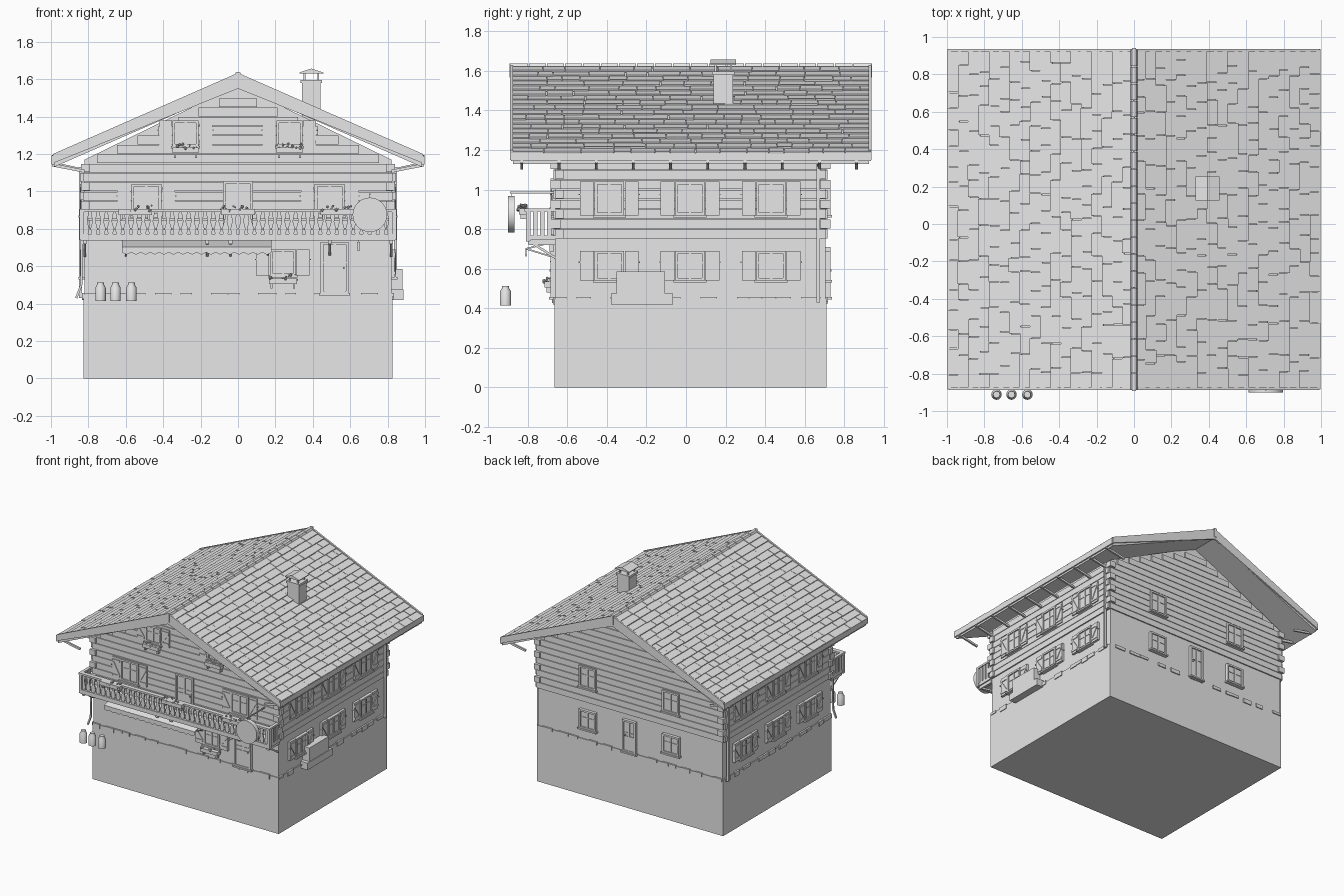
import bpy, bmesh, math, random
from mathutils import Matrix, Vector

random.seed(4)
if "Cube" in bpy.data.objects:
    bpy.data.objects.remove(bpy.data.objects["Cube"])

grey = bpy.data.materials.new("plain_grey")
grey.use_nodes = True
COLOUR = (0.8, 0.8, 0.8, 1)
grey.diffuse_color = COLOUR
grey.node_tree.nodes["Principled BSDF"].inputs["Base Color"].default_value = COLOUR

# Wall frames: (along, outward, up) -> world
FRONT = Matrix(((1, 0, 0, 0), (0, -1, 0, -.66), (0, 0, 1, 0), (0, 0, 0, 1)))
BACK = Matrix(((1, 0, 0, 0), (0, 1, 0, .705), (0, 0, 1, 0), (0, 0, 0, 1)))
LEFT = Matrix(((0, 1, 0, .82), (1, 0, 0, 0), (0, 0, 1, 0), (0, 0, 0, 1)))
RIGHT = Matrix(((0, -1, 0, -.82), (1, 0, 0, 0), (0, 0, 1, 0), (0, 0, 0, 1)))
WORLD = Matrix.Identity(4)


def finish(name, bm, smooth=False):
    bmesh.ops.recalc_face_normals(bm, faces=bm.faces)
    mesh = bpy.data.meshes.new(name)
    bm.to_mesh(mesh)
    bm.free()
    mesh.materials.append(grey)
    ob = bpy.data.objects.new(name, mesh)
    bpy.context.collection.objects.link(ob)
    if smooth:
        bpy.ops.object.select_all(action='DESELECT')
        ob.select_set(True)
        bpy.context.view_layer.objects.active = ob
        bpy.ops.object.shade_smooth_by_angle()
    return ob


def box(bm, u0, u1, d0, d1, z0, z1, frame=WORLD):
    size = Matrix.Diagonal((u1 - u0, d1 - d0, z1 - z0, 1))
    mid = Matrix.Translation(((u0 + u1) / 2, (d0 + d1) / 2, (z0 + z1) / 2))
    bmesh.ops.create_cube(bm, size=1, matrix=frame @ mid @ size)


def beam(bm, a, b, w, h, frame=WORLD):
    a, b = Vector(a), Vector(b)
    turn = (b - a).to_track_quat('X', 'Z').to_matrix().to_4x4()
    size = Matrix.Diagonal(((b - a).length, w, h, 1))
    bmesh.ops.create_cube(bm, size=1, matrix=frame @ Matrix.Translation((a + b) / 2) @ turn @ size)


def prism(bm, pts, d0, d1, frame=WORLD):
    face = bm.faces.new([bm.verts.new(frame @ Vector((u, d0, z))) for u, z in pts])
    new = bmesh.ops.extrude_face_region(bm, geom=[face])["geom"]
    shift = frame.to_3x3() @ Vector((0, d1 - d0, 0))
    bmesh.ops.translate(bm, vec=shift, verts=[v for v in new if isinstance(v, bmesh.types.BMVert)])
    bm.faces.new([v for v in face.verts]) if not face.is_valid else None


def flowers(bm, frame, u, d, z, w):
    box(bm, u - w / 2, u + w / 2, d, d + .04, z, z + .03, frame)
    for s in (-.4, .4):
        box(bm, u + s * w - .005, u + s * w + .005, d, d + .03, z - .025, z, frame)
    for i in range(12):
        p = Vector((u + random.uniform(-.5, .5) * w, d + random.uniform(0, .045), z + random.uniform(.015, .05)))
        bmesh.ops.create_icosphere(bm, subdivisions=1, radius=random.uniform(.005, .011), matrix=frame @ Matrix.Translation(p))


def window(bm, frame, u, z0, z1, w=.15, shutters=False):
    a, b, t = u - w / 2, u + w / 2, .014
    box(bm, a, b, 0, .014, z0, z1, frame)
    for x in (a, b - t):
        box(bm, x, x + t, 0, .024, z0, z1, frame)
    for z in (z0, z1 - t):
        box(bm, a, b, 0, .024, z, z + t, frame)
    box(bm, u - .006, u + .006, 0, .02, z0, z1, frame)
    mid = z0 + (z1 - z0) * .6
    box(bm, a, b, 0, .018, mid - .003, mid + .003, frame)
    box(bm, a - .008, b + .008, 0, .032, z0 - .01, z0 + .002, frame)
    if shutters:
        for s in (-1, 1):
            c = u + s * (w / 2 + .038)
            box(bm, c - .035, c + .035, 0, .018, z0, z1, frame)
            for z in (z0 + .025, z1 - .025):
                box(bm, c - .033, c + .033, .018, .023, z - .008, z + .008, frame)
            beam(bm, (c - s * .03, .02, z0 + .03), (c + s * .03, .02, z1 - .03), .006, .012, frame)
            box(bm, c + s * .036, c + s * .042, 0, .026, mid, mid + .006, frame)


def door(bm, frame, u, z0, z1, w=.15):
    window(bm, frame, u, z0, z1, w)
    box(bm, u - w / 2 + .02, u + w / 2 - .02, 0, .019, z0, (z0 + z1) / 2, frame)
    box(bm, u + w / 2 - .03, u + w / 2 - .022, 0, .03, z0 + .13, z0 + .14, frame)


# Base block and storeys
bm = bmesh.new()
box(bm, -.827, .827, -.665, .71, 0, .45)
finish("base", bm)
bm = bmesh.new()
prism(bm, [(-.82, .45), (.82, .45), (.82, 1.17), (0, 1.57), (-.82, 1.17)], -.66, .705)
finish("house_walls", bm)

# Ragged stone edge along the foot of the walls
bm = bmesh.new()
for frame, a, b in ((FRONT, -.82, .82), (BACK, -.82, .82), (LEFT, -.66, .7), (RIGHT, -.66, .7)):
    u = a
    while u < b - .05:
        w = random.uniform(.05, .1)
        box(bm, u, min(u + w, b), 0, .013, random.uniform(.42, .44), .457, frame)
        u += w + random.choice((.004, .05, .1))
finish("plinth_stones", bm)

# Timber boards on the upper storey
bm = bmesh.new()
for k in range(16):
    z = .752 + .05 * k
    half = min(.828, (1.545 - z - .046) / .46)
    if half > .05:
        for frame in (FRONT, BACK):
            box(bm, -half, half, 0, .01, z, z + .046, frame)
    if k < 8:
        for frame in (LEFT, RIGHT):
            box(bm, -.668, .713, 0, .01, z, z + .046, frame)
finish("timber_boards", bm)

# Crossed log ends at the corners
bm = bmesh.new()
for k in range(8):
    z = .754 + .05 * k
    for s in (-1, 1):
        for y, t in ((-.66, -1), (.705, 1)):
            if k % 2:
                box(bm, s * .815 - .025, s * .815 + .025, y - .025, y + .025, z, z + .044)
            else:
                box(bm, s * .82 - .024, s * .82 + .024, y - t * .02 - .02, y - t * .02 + .02, z, z + .044)
finish("log_ends", bm)

# Windows and doors
bm = bmesh.new()
for frame in (LEFT, RIGHT):
    for u in (-.387, .02, .43):
        window(bm, frame, u, .87, 1.04, shutters=True)
        window(bm, frame, u, .54, .69, shutters=True)
for u in (-.37, .37):
    window(bm, BACK, u, .87, 1.04)
    window(bm, BACK, u, .54, .69)
for u in (-.28, .275):
    window(bm, FRONT, u, 1.24, 1.38, .14, True)
for u in (-.49, .49):
    window(bm, FRONT, u, .87, 1.04, .16, True)
window(bm, FRONT, .24, .55, .69, .14, True)
finish("windows", bm)
bm = bmesh.new()
door(bm, FRONT, 0, .77, 1.055, .16)
door(bm, FRONT, .517, .455, .73)
door(bm, BACK, 0, .455, .71, .12)
finish("doors", bm)

# Flower boxes
bm = bmesh.new()
for u in (-.28, .275):
    flowers(bm, FRONT, u, .015, 1.205, .14)
flowers(bm, FRONT, .24, .015, .505, .15)
for u in (-.55, 0, .53):
    flowers(bm, FRONT, u, .145, .875, .18)
finish("flower_boxes", bm)

# Balcony with cut-out balusters
bm = bmesh.new()
box(bm, -.84, .84, 0, .14, .745, .768, FRONT)
box(bm, -.84, .84, .13, .148, .738, .772, FRONT)
box(bm, -.845, .845, .12, .155, .89, .905, FRONT)
shape = [(-.012, .77), (.012, .77), (.019, .80), (.008, .84), (.017, .89), (-.017, .89), (-.008, .84), (-.019, .80)]
for i in range(38):
    u = -.814 + .044 * i
    prism(bm, [(u + p, z) for p, z in shape], .13, .14, FRONT)
for s in (-1, 1):
    box(bm, s * .835 - .012, s * .835 + .012, 0, .15, .89, .905, FRONT)
    box(bm, s * .835 - .012, s * .835 + .012, .125, .149, .74, .895, FRONT)
    for d in (.02, .055, .09):
        box(bm, s * .835 - .005, s * .835 + .005, d, d + .022, .768, .89, FRONT)
for u in (-.82, -.165, -.04, .49, .82):
    box(bm, u - .01, u + .01, 0, .135, .72, .746, FRONT)
    beam(bm, (u, 0, .655), (u, .11, .725), .012, .012, FRONT)
finish("balcony", bm)

# Awning with scalloped valance, and the shop panel behind
bm = bmesh.new()
beam(bm, (-.22, 0, .738), (-.22, .15, .70), .80, .008, FRONT)
edge = [(-.62 + .8 * i / 64, .668 + .006 * math.cos(i * math.pi / 2)) for i in range(65)]
prism(bm, edge + [(.18, .703), (-.62, .703)], .146, .152, FRONT)
for u in (-.6, .16):
    beam(bm, (u, 0, .655), (u, .146, .70), .008, .008, FRONT)
finish("awning", bm)
bm = bmesh.new()
box(bm, -.6, .16, 0, .008, .49, .72, FRONT)
finish("shop_panel", bm)

# Roof slab, verge boards, ridge beam
def chevron(top, low, low_mid, half=.985):
    return [(0, top), (half, low), (half, low - .05), (0, low_mid), (-half, low - .05), (-half, low)]


bm = bmesh.new()
prism(bm, chevron(1.612, 1.18, 1.56), -.875, .925)
finish("roof_slab", bm)
bm = bmesh.new()
for y in (-.888, .922):
    prism(bm, chevron(1.634, 1.2, 1.55, .99), y, y + .014)
for y in (-.892, .927):
    box(bm, -.012, .012, y, y + .014, 1.565, 1.638)
finish("verge_boards", bm)

# Shingle courses
bm = bmesh.new()
rows, slope = 18, math.atan(.4416)
step = .988 / rows
for s in (-1, 1):
    for i in range(rows):
        x, y = (i + .5) * step, -.885
        while y < .93:
            w = random.uniform(.07, .2)
            end = .935 if y + w > .88 else y + w
            tilt = Matrix.Rotation(s * (slope - .12), 4, 'Y')
            at = Matrix.Translation((s * (x + random.uniform(0, .005)), (y + end) / 2, 1.619 - .4416 * x))
            size = Matrix.Diagonal((step * 1.2, end - y - .003, random.uniform(.01, .015), 1))
            bmesh.ops.create_cube(bm, size=1, matrix=at @ tilt @ size)
            y = end
finish("shingles", bm)
bm = bmesh.new()
for i in range(20):
    y = -.885 + .091 * i
    prism(bm, [(-.02, 1.622), (.02, 1.622), (.012, 1.636), (-.012, 1.636)], y, y + .087)
finish("ridge_caps", bm)

# Eaves: fascia, gutter and rafter tails
bm = bmesh.new()
for s in (-1, 1):
    box(bm, s * .988 - .008, s * .988 + .008, -.885, .935, 1.145, 1.185)
    for i in range(10):
        y = -.83 + .188 * i
        beam(bm, (s * .992, y, 1.142), (s * .82, y, 1.108), .014, .016)
finish("eaves", bm)

# Downpipes
bm = bmesh.new()
for s in (-1, 1):
    box(bm, s * .843 - .008, s * .843 + .008, .66, .677, .43, 1.13)
    beam(bm, (s * .843, .668, 1.12), (s * .98, .668, 1.15), .012, .012)
beam(bm, (-.835, -.67, .74), (-.838, -.67, .5), .012, .012)
beam(bm, (-.838, -.67, .5), (-.865, -.67, .43), .012, .012)
finish("downpipes", bm)

# Chimney with gabled hood
bm = bmesh.new()
box(bm, .342, .442, .14, .237, 1.38, 1.58)
box(bm, .334, .45, .132, .245, 1.58, 1.597)
for x in (.35, .424):
    for y in (.145, .222):
        box(bm, x, x + .01, y, y + .01, 1.597, 1.632)
prism(bm, [(.328, 1.63), (.456, 1.63), (.456, 1.636), (.392, 1.657), (.328, 1.636)], .125, .253)
finish("chimney", bm)

# Stepped bench box by the side wall
bm = bmesh.new()
box(bm, -.38, -.065, 0, .065, .42, .475, LEFT)
box(bm, -.35, -.105, 0, .06, .475, .585, LEFT)
finish("side_bench", bm)

# Hanging round sign and lantern
bm = bmesh.new()
bmesh.ops.create_cone(bm, cap_ends=True, segments=40, radius1=.092, radius2=.092, depth=.035,
                      matrix=Matrix.Translation((.705, -.883, .875)) @ Matrix.Rotation(math.pi / 2, 4, 'X'))
beam(bm, (.705, -.66, .985), (.705, -.89, .985), .008, .008)
beam(bm, (.705, -.883, .96), (.705, -.883, .985), .004, .004)
finish("round_sign", bm, True)
bm = bmesh.new()
box(bm, .637, .653, .01, .03, .685, .73, FRONT)
box(bm, .643, .647, 0, .03, .73, .738, FRONT)
finish("lantern", bm)

# Milk cans
for n, x in enumerate((-.735, -.655, -.57)):
    bm = bmesh.new()
    profile = [(0, .415), (.028, .415), (.028, .485), (.018, .503), (.018, .512), (0, .512)]
    vs = [bm.verts.new((x + r, -.912, z)) for r, z in profile]
    es = [bm.edges.new(p) for p in zip(vs, vs[1:])]
    bmesh.ops.spin(bm, geom=vs + es, cent=(x, -.912, 0), axis=(0, 0, 1), angle=math.tau, steps=20)
    bmesh.ops.remove_doubles(bm, verts=bm.verts, dist=.0005)
    finish("milk_can_%d" % (n + 1), bm, True)
